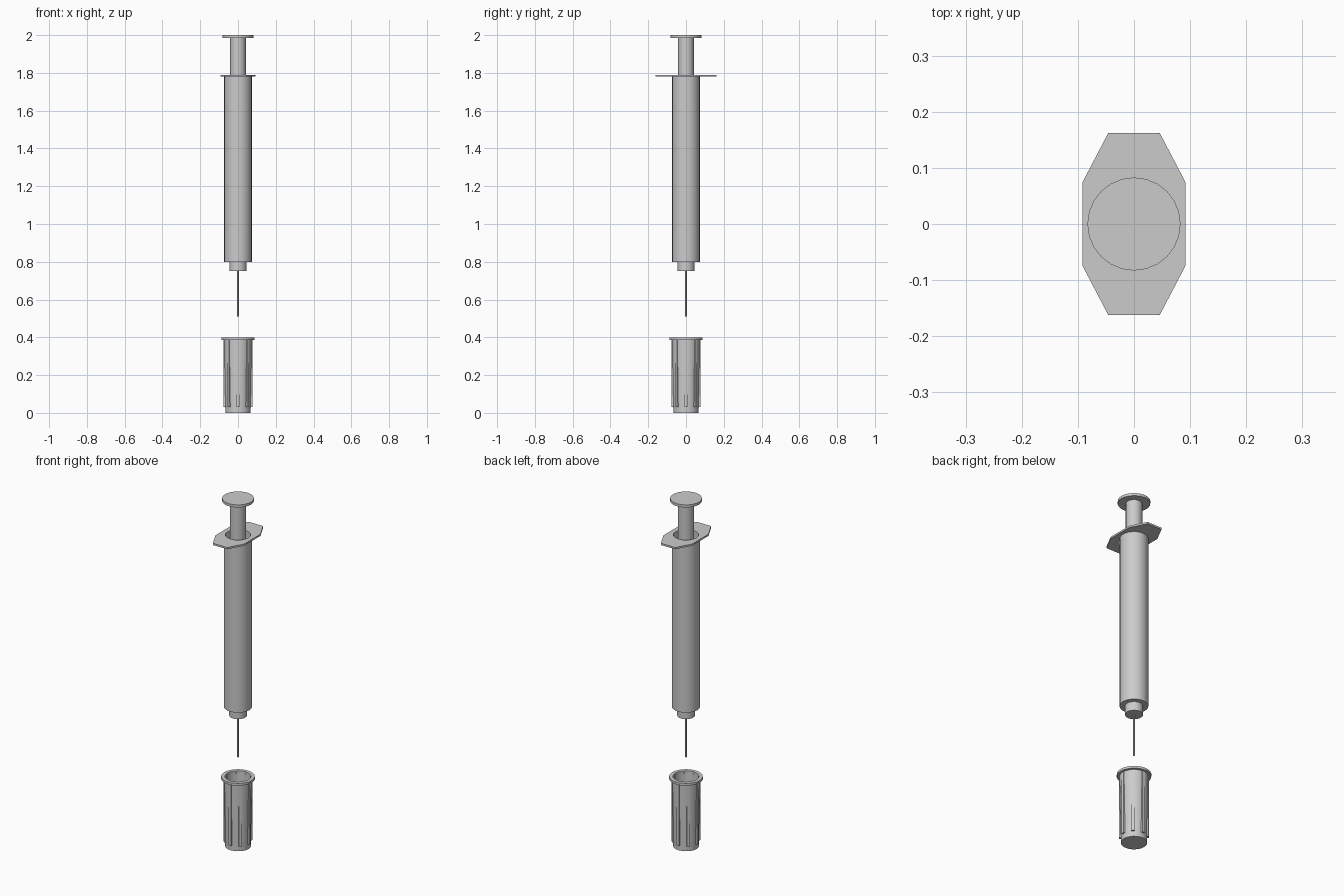
import bpy, bmesh
from math import cos, sin, pi, radians

cube = bpy.data.objects.get("Cube")
if cube:
    bpy.data.objects.remove(cube, do_unlink=True)

SIDES = 24


def ring(radius, n=SIDES):
    return [(radius * cos(2 * pi * i / n), radius * sin(2 * pi * i / n)) for i in range(n)]


def finish(name, bm, smooth=True):
    bmesh.ops.remove_doubles(bm, verts=bm.verts, dist=1e-5)
    bmesh.ops.recalc_face_normals(bm, faces=bm.faces)
    mesh = bpy.data.meshes.new(name)
    bm.to_mesh(mesh)
    bm.free()
    obj = bpy.data.objects.new(name, mesh)
    bpy.context.collection.objects.link(obj)
    bpy.ops.object.select_all(action='DESELECT')
    obj.select_set(True)
    bpy.context.view_layer.objects.active = obj
    if smooth:
        bpy.ops.object.shade_smooth_by_angle(angle=radians(35))
    return obj


def lathe(name, profile, n=SIDES):
    """Revolve (radius, z) points; both ends are capped with flat faces."""
    bm = bmesh.new()
    rings = [[bm.verts.new((x, y, z)) for x, y in ring(r, n)] for r, z in profile]
    for a, b in zip(rings, rings[1:]):
        for i in range(n):
            j = (i + 1) % n
            bm.faces.new((a[i], a[j], b[j], b[i]))
    bm.faces.new(rings[0])
    bm.faces.new(rings[-1])
    return finish(name, bm)


# Plunger: stopper, rod and thumb disc
lathe("plunger", [(0.064, 0.83), (0.064, 0.88), (0.042, 0.88), (0.042, 1.985),
                  (0.083, 1.985), (0.083, 2.0)])

# Open barrel with its narrow needle hub
lathe("barrel", [(0.046, 0.75), (0.046, 0.80), (0.073, 0.80), (0.073, 1.785),
                 (0.066, 1.785), (0.066, 0.82)])

# Needle
lathe("needle", [(0.004, 0.51), (0.004, 0.76)], 8)

# Finger flange: eight-sided plate with a round opening
bm = bmesh.new()
outline = [(0.092, 0.074), (0.046, 0.162), (-0.046, 0.162), (-0.092, 0.074)]
outline += [(-x, -y) for x, y in outline]
for loop in (outline, ring(0.066)):
    verts = [bm.verts.new((x, y, 1.78)) for x, y in loop]
    for a, b in zip(verts, verts[1:] + verts[:1]):
        bm.edges.new((a, b))
bmesh.ops.triangle_fill(bm, edges=bm.edges[:], use_beauty=True)
extruded = bmesh.ops.extrude_face_region(bm, geom=bm.faces[:])
bmesh.ops.translate(bm, vec=(0, 0, 0.01),
                    verts=[g for g in extruded["geom"] if isinstance(g, bmesh.types.BMVert)])
finish("finger_flange", bm, smooth=False)

# Hollow tapered needle cap with a lip
lathe("needle_cap", [(0.067, 0.0), (0.074, 0.387), (0.088, 0.387), (0.088, 0.40),
                     (0.068, 0.40), (0.058, 0.02)])

# Upright grip ribs around the cap
bm = bmesh.new()
RIBS = 8
for k in range(RIBS):
    a = 2 * pi * k / RIBS
    section = [(0.065, -0.009), (0.0755, -0.008), (0.0755, 0.008), (0.065, 0.009)]
    turned = [(r * cos(a) - t * sin(a), r * sin(a) + t * cos(a)) for r, t in section]
    low = [bm.verts.new((x, y, 0.03)) for x, y in turned]
    high = [bm.verts.new((x, y, 0.39)) for x, y in turned]
    bm.faces.new(low)
    bm.faces.new(high)
    for i in range(4):
        j = (i + 1) % 4
        bm.faces.new((low[i], low[j], high[j], high[i]))
finish("cap_ribs", bm, smooth=False)
